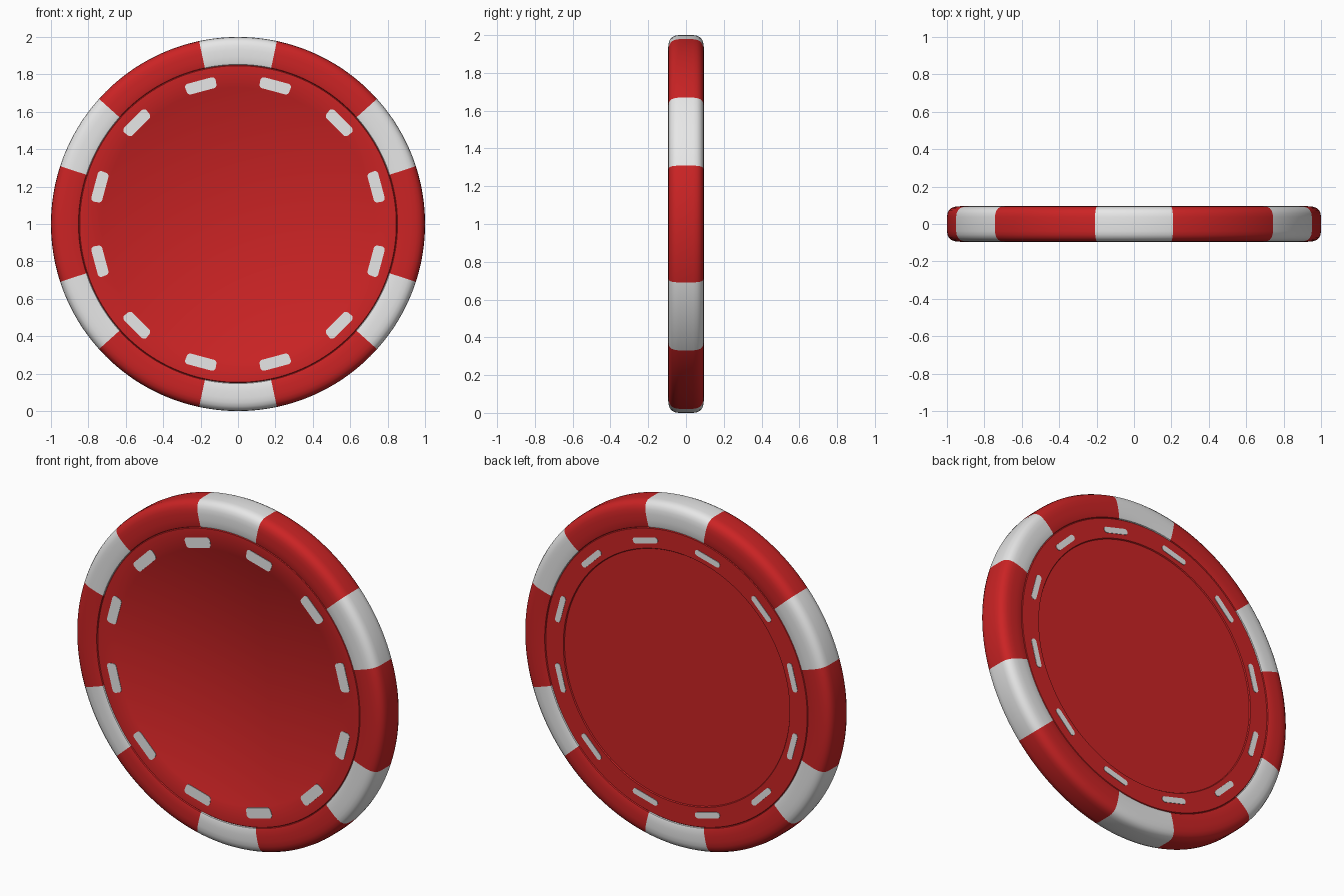
import bpy, bmesh, math

if "Cube" in bpy.data.objects:
    bpy.data.objects.remove(bpy.data.objects["Cube"])

SEG = 240          # steps round the disc (1.5 degrees each)
CZ = 1.0           # height of the disc centre


def material(name, rgb):
    m = bpy.data.materials.new(name)
    m.diffuse_color = (*rgb, 1.0)
    m.use_nodes = True
    m.node_tree.nodes["Principled BSDF"].inputs["Base Color"].default_value = m.diffuse_color
    return m


RED = material("red", (0.6, 0.017, 0.018))
WHITE = material("white", (0.8, 0.8, 0.8))


def finish(name, bm, mats, angle=35):
    bmesh.ops.recalc_face_normals(bm, faces=bm.faces)
    me = bpy.data.meshes.new(name)
    bm.to_mesh(me)
    bm.free()
    for m in mats:
        me.materials.append(m)
    ob = bpy.data.objects.new(name, me)
    bpy.context.collection.objects.link(ob)
    bpy.ops.object.select_all(action='DESELECT')
    ob.select_set(True)
    bpy.context.view_layer.objects.active = ob
    bpy.ops.object.shade_smooth_by_angle(angle=math.radians(angle))
    return ob


def polar(r, a, y):
    return (r * math.cos(a), y, CZ + r * math.sin(a))


# Chip body: lathed profile (radius, depth) from front centre to back centre
rim = [(0.85, 0.083), (0.853, 0.089), (0.865, 0.0925), (0.895, 0.0945),
       (0.93, 0.095), (0.955, 0.0925), (0.975, 0.086), (0.989, 0.074),
       (0.997, 0.058), (1.0, 0.038)]
front = [(0.729, 0.086), (0.732, 0.088), (0.846, 0.088)] + rim
back = [(0.729, 0.082), (0.733, 0.088), (0.846, 0.088)] + rim
profile = [(r, -d) for r, d in front] + list(reversed(back))

bm = bmesh.new()
rings = [[bm.verts.new(polar(r, math.tau * i / SEG, y)) for i in range(SEG)]
         for r, y in profile]
for (r0, _), (r1, _), a, b in zip(profile, profile[1:], rings, rings[1:]):
    for i in range(SEG):
        j = (i + 1) % SEG
        f = bm.faces.new((a[i], a[j], b[j], b[i]))
        # white edge spots: 24 degrees wide, every 60 degrees, on the rim only
        off = (360 * (i + 0.5) / SEG - 90 + 30) % 60 - 30
        if min(r0, r1) >= 0.85 and abs(off) < 12:
            f.material_index = 1
bm.faces.new(rings[0])
bm.faces.new(rings[-1])
finish("chip_body", bm, [RED, WHITE])


def dashes(name, side, r_in, r_out, corner):
    """Twelve thin curved plates with rounded corners on one face."""
    bm = bmesh.new()
    rc = (r_in + r_out) / 2
    hw, hh = 0.083, (r_out - r_in) / 2
    outline = []
    for sx, sy, start in ((1, 1, 0), (-1, 1, 90), (-1, -1, 180), (1, -1, 270)):
        for k in range(5):
            t = math.radians(start + 22.5 * k)
            outline.append((sx * (hw - corner) + corner * math.cos(t),
                            sy * (hh - corner) + corner * math.sin(t)))
    for n in range(12):
        a0 = math.radians(15 + 30 * n)
        lo, hi = [[bm.verts.new(polar(rc + v, a0 + u / rc, side * y))
                   for u, v in outline] for y in (0.086, 0.0905)]
        bm.faces.new(hi)
        for i in range(len(hi)):
            j = (i + 1) % len(hi)
            bm.faces.new((lo[i], lo[j], hi[j], hi[i]))
    # open undersides are buried in the body
    return finish(name, bm, [WHITE])


dashes("front_dashes", -1, 0.737, 0.797, 0.018)
dashes("back_dashes", 1, 0.763, 0.797, 0.0165)
